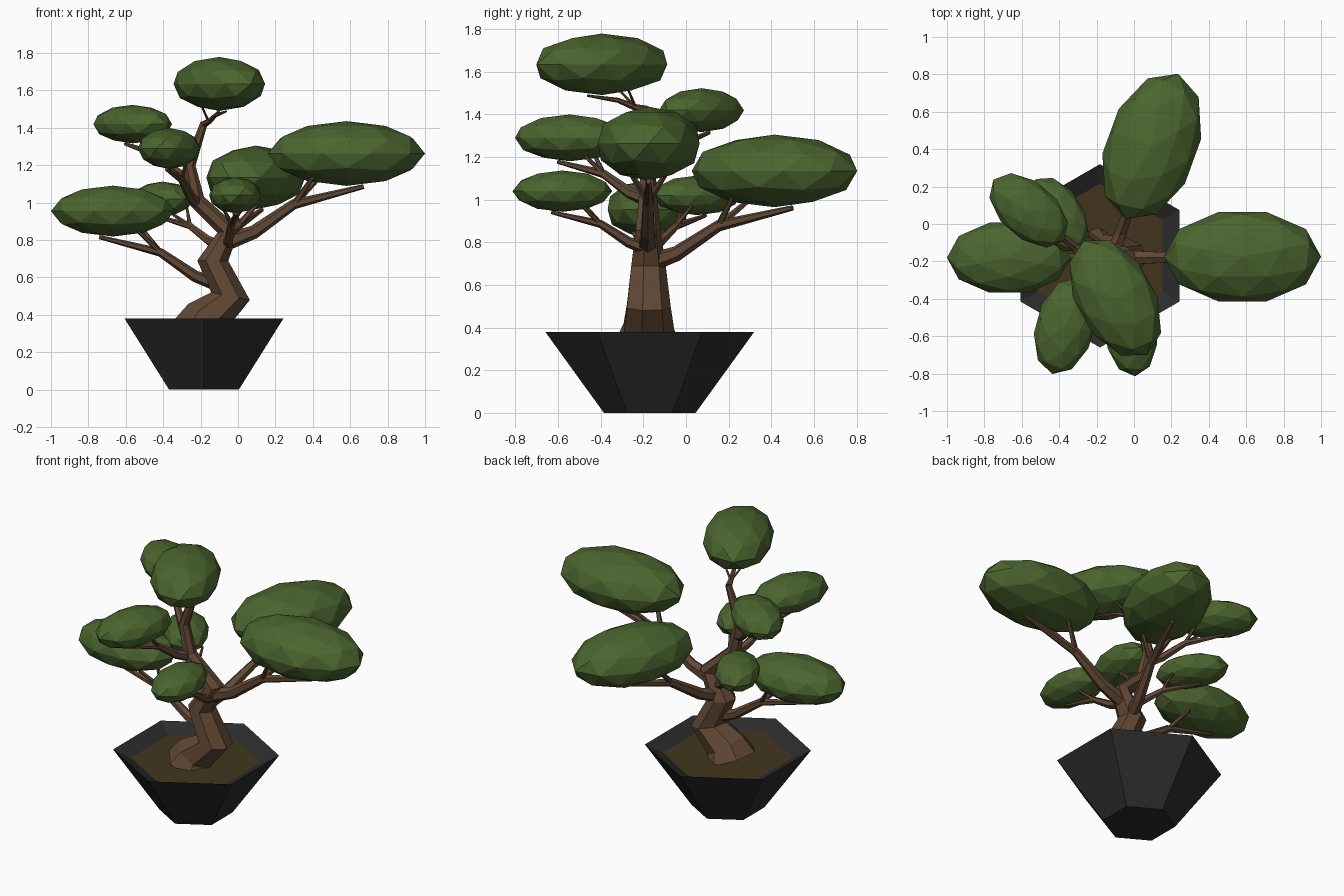
import bpy, bmesh, math
from mathutils import Vector, Matrix

if "Cube" in bpy.data.objects:
    bpy.data.objects.remove(bpy.data.objects["Cube"])


def material(name, *rgb):
    m = bpy.data.materials.new(name)
    m.diffuse_color = (*rgb, 1)
    m.use_nodes = True
    m.node_tree.nodes["Principled BSDF"].inputs["Base Color"].default_value = m.diffuse_color
    return m


LEAF = material("leaf_green", 0.07, 0.13, 0.028)
BARK = material("bark_brown", 0.12, 0.065, 0.035)
POT = material("pot_black", 0.025, 0.025, 0.026)
SOIL = material("soil_brown", 0.055, 0.036, 0.013)
TRUNK_Y = -0.18


def finish(name, bm, mat):
    me = bpy.data.meshes.new(name)
    bm.to_mesh(me)
    bm.free()
    me.materials.append(mat)
    bpy.context.collection.objects.link(bpy.data.objects.new(name, me))


def bridge(bm, a, b):
    n = len(a)
    for i in range(n):
        j = (i + 1) % n
        bm.faces.new((a[i], a[j], b[j], b[i]))


def hex_ring(bm, r, z):
    ring = []
    for i in range(6):
        a = math.pi / 2 + i * math.pi / 3
        ring.append(bm.verts.new((-0.182 + r * math.cos(a), -0.17 + r * math.sin(a), z)))
    return ring


def add_tube(bm, p, radii, sides):
    """Closed tapered tube through the points p."""
    steps = [(b - a).normalized() for a, b in zip(p, p[1:])]
    tan = [(a + b).normalized() for a, b in zip(steps[:1] + steps, steps + steps[-1:])]
    up = Vector((0, 1, 0)) if abs(tan[0].z) > 0.7 else Vector((0, 0, 1))
    u = (up - tan[0] * up.dot(tan[0])).normalized()
    rings = []
    for i, c in enumerate(p):
        if i:
            u = tan[i - 1].rotation_difference(tan[i]) @ u
        v = tan[i].cross(u)
        turn = [2 * math.pi * k / sides for k in range(sides)]
        rings.append([bm.verts.new(c + radii[i] * (u * math.cos(a) + v * math.sin(a))) for a in turn])
    for a, b in zip(rings, rings[1:]):
        bridge(bm, a, b)
    bm.faces.new(rings[0][::-1])
    bm.faces.new(rings[-1])


# Hexagonal pot with a sloping inner lip
bm = bmesh.new()
base, rim, lip = hex_ring(bm, 0.215, 0), hex_ring(bm, 0.49, 0.38), hex_ring(bm, 0.385, 0.33)
bm.faces.new(base[::-1])
bridge(bm, base, rim)
bridge(bm, rim, lip)
finish("pot", bm, POT)

# Soil
bm = bmesh.new()
bm.faces.new(hex_ring(bm, 0.386, 0.33))
finish("soil", bm, SOIL)

# Winding trunk: x, z, radius
TRUNK = [(-0.19, 0.32, 0.165), (-0.165, 0.39, 0.125), (-0.04, 0.5, 0.108), (-0.135, 0.69, 0.085),
         (-0.05, 0.85, 0.062), (-0.22, 1.01, 0.045), (-0.26, 1.2, 0.034), (-0.18, 1.43, 0.02)]
bm = bmesh.new()
add_tube(bm, [Vector((x, TRUNK_Y, z)) for x, z, r in TRUNK], [r for x, z, r in TRUNK], 7)
finish("trunk", bm, BARK)

# Limbs: start x, z on the trunk; foliage centre x, y, z; half length; heading
LIMBS = {
    "right": (-0.06, 0.79, 0.58, -0.175, 1.263, 0.42, 0),
    "back": (-0.12, 0.70, 0.095, 0.415, 1.135, 0.413, 70),
    "left": (-0.10, 0.56, -0.67, -0.18, 0.955, 0.33, 180),
    "upper_back_left": (-0.245, 1.12, -0.563, 0.073, 1.42, 0.25, 139),
    "lower_back_left": (-0.09, 0.77, -0.405, 0.05, 1.02, 0.225, 122),
    "upper_front_left": (-0.22, 1.0, -0.368, -0.545, 1.29, 0.266, 255),
    "lower_front": (-0.06, 0.77, -0.015, -0.58, 1.04, 0.235, 275),
    "crown": (-0.18, 1.42, -0.10, -0.395, 1.635, 0.35, 299),
}
for name, (sx, sz, cx, cy, cz, length, heading) in LIMBS.items():
    center, start = Vector((cx, cy, cz)), Vector((sx, TRUNK_Y, sz))
    turn = Matrix.Rotation(math.radians(heading), 3, 'Z')
    size = Vector((length, length * 0.58, length * 0.412))

    # Bent limb running under the pad
    tip = center + turn @ Vector((length * 0.22, 0, 0)) - Vector((0, 0, size.z * 1.02))
    path = []
    for t, rise in ((0, 0), (0.2, 0.18), (0.49, 0.68), (1, 1)):
        q = start.lerp(tip, t)
        q.z = sz + (tip.z - sz) * rise
        path.append(q)
    thick = 0.02 if name == "crown" else 0.014 + 0.075 * length
    bm = bmesh.new()
    add_tube(bm, path, [thick * k for k in (1, 0.8, 0.6, 0.28)], 6)

    # Two twigs fork up into the pad
    fork = path[1] if name == "crown" else path[2]
    for s in (-1, 1):
        end = fork.lerp(center, 0.52 + 0.08 * s) + turn @ Vector((0, size.y * 0.45 * s, 0))
        end.z = cz - size.z * 0.55
        add_tube(bm, [fork, end], [thick * 0.4, thick * 0.22], 5)
    finish(name + "_branch", bm, BARK)

    # Faceted foliage pad
    bm = bmesh.new()
    bmesh.ops.create_icosphere(bm, subdivisions=2, radius=1)
    shape = turn @ Matrix.Diagonal((size.x, size.y * 1.03, size.z)) @ Matrix.Rotation(math.radians(18), 3, 'Z')
    for v in bm.verts:
        v.co = center + shape @ v.co
    finish(name + "_foliage", bm, LEAF)
